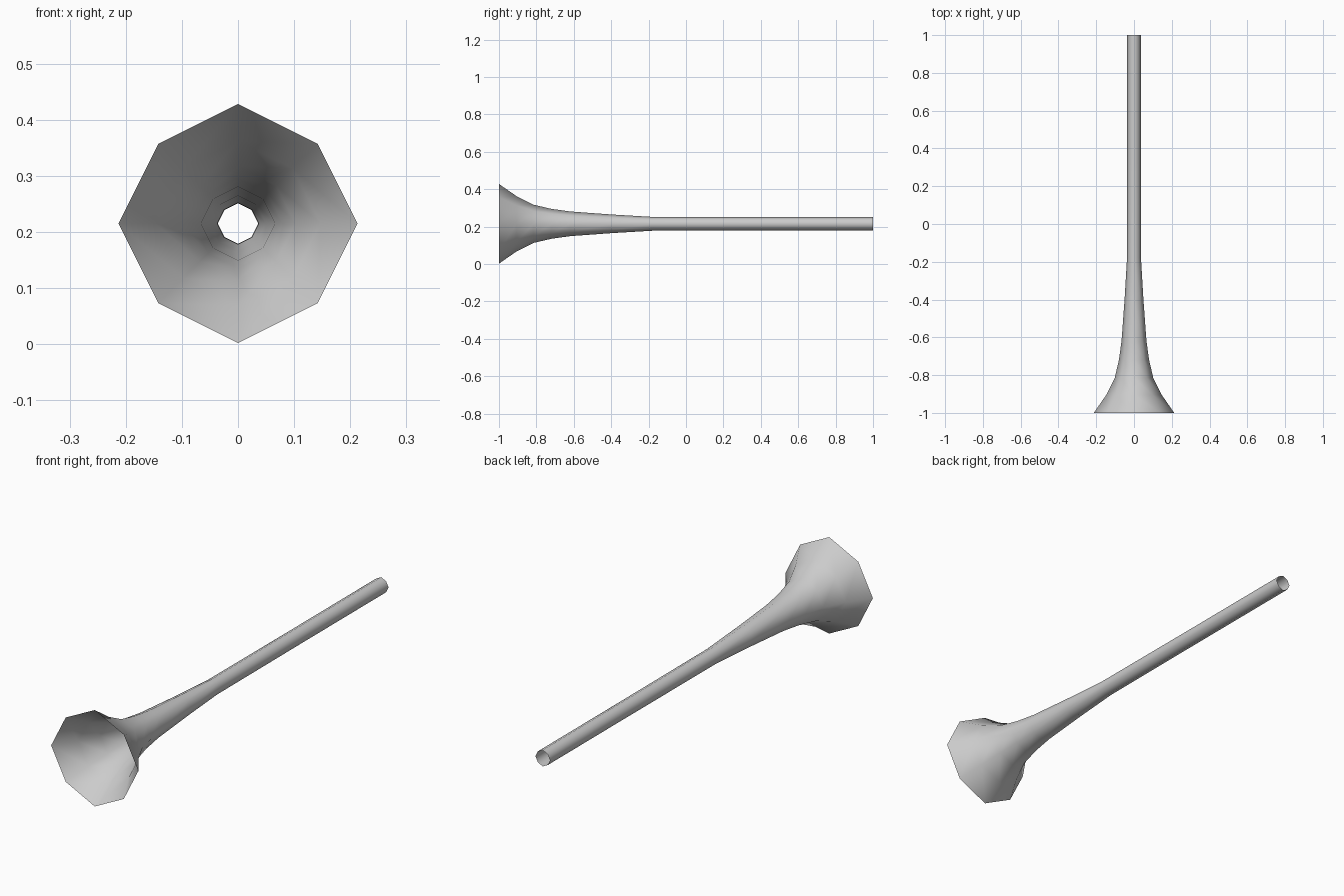
import bpy, bmesh

if "Cube" in bpy.data.objects:
    bpy.data.objects.remove(bpy.data.objects["Cube"])

CENTER_Z = 0.215
# (y, radius) along the horn, from bell rim to mouthpiece end
PROFILE = [(-1.0, 0.213), (-0.905, 0.147), (-0.815, 0.102), (-0.72, 0.08),
           (-0.62, 0.066), (-0.4, 0.05), (-0.18, 0.037), (0.4, 0.036), (1.0, 0.036)]
# slightly squared-off octagon cross-section
D = 2 / 3
SECTION = [(1, 0), (D, D), (0, 1), (-D, D), (-1, 0), (-D, -D), (0, -1), (D, -D)]

# open thin-walled tube with flared bell
bm = bmesh.new()
rings = [[bm.verts.new((r * x, y, CENTER_Z + r * z)) for x, z in SECTION]
         for y, r in PROFILE]
for a, b in zip(rings, rings[1:]):
    for i in range(8):
        j = (i + 1) % 8
        f = bm.faces.new((a[i], a[j], b[j], b[i]))
        f.smooth = True
bmesh.ops.recalc_face_normals(bm, faces=bm.faces)
mesh = bpy.data.meshes.new("horn_tube")
bm.to_mesh(mesh)
bm.free()
horn = bpy.data.objects.new("horn_tube", mesh)
bpy.context.collection.objects.link(horn)
